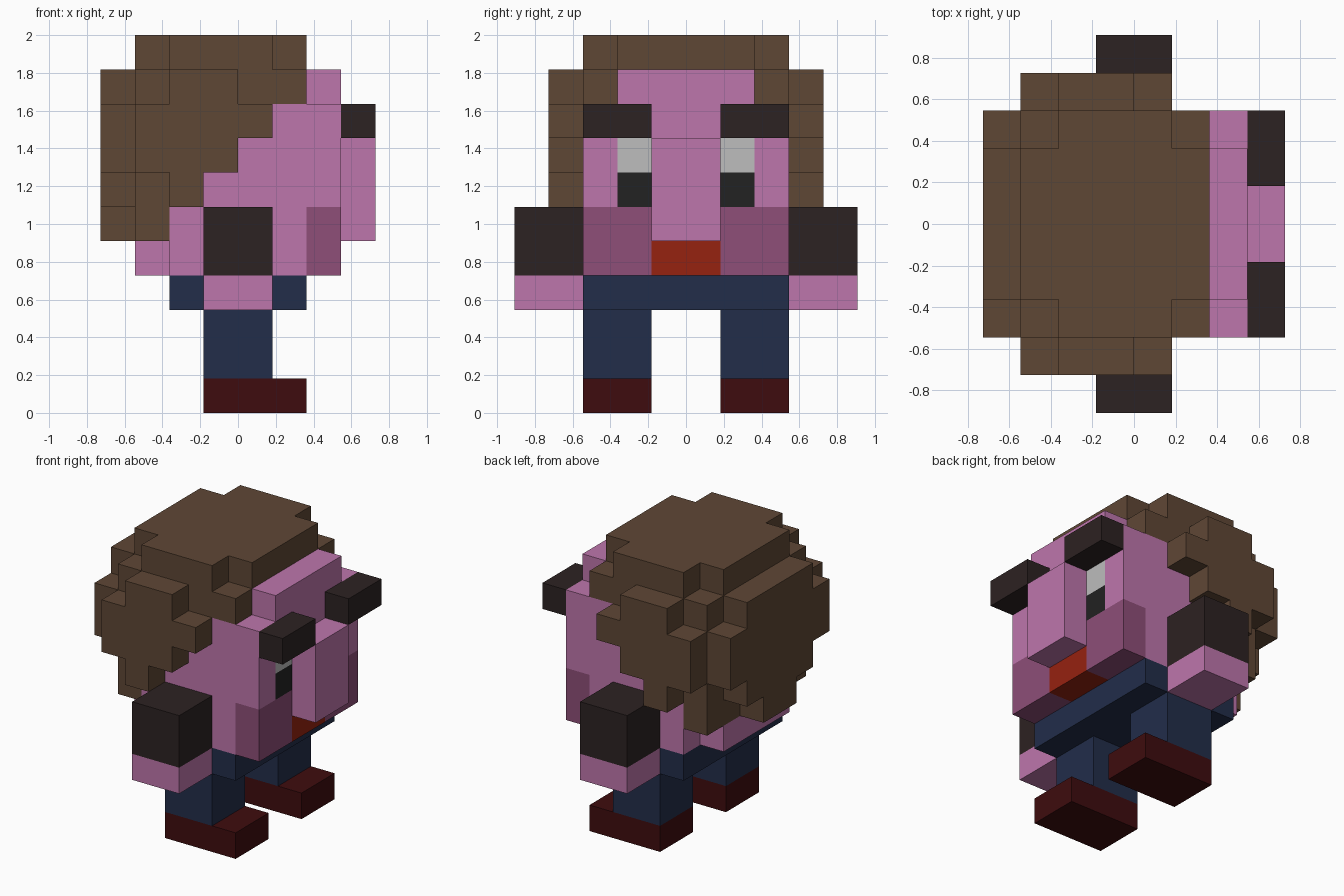
import bpy, bmesh
from mathutils import Vector

U = 2 / 11  # edge of one cube of the block grid

if "Cube" in bpy.data.objects:
    bpy.data.objects.remove(bpy.data.objects["Cube"])


def linear(c):
    c /= 255
    return c / 12.92 if c <= 0.04045 else ((c + 0.055) / 1.055) ** 2.4


def material(name, *rgb):
    col = (*[linear(c) for c in rgb], 1)
    m = bpy.data.materials.new(name)
    m.diffuse_color = col
    m.use_nodes = True
    node = next(n for n in m.node_tree.nodes if n.type == 'BSDF_PRINCIPLED')
    node.inputs["Base Color"].default_value = col
    return m


skin = material("pink skin", 190, 118, 172)
blush = material("mauve", 142, 78, 120)
brown = material("brown hair", 95, 71, 53)
dark = material("dark brown", 44, 34, 34)
navy = material("navy cloth", 34, 45, 74)
maroon = material("maroon shoe", 62, 12, 14)
red = material("red mouth", 150, 34, 16)
white = material("eye white", 189, 189, 189)
black = material("pupil black", 34, 34, 34)


def part(name, mat, *boxes):
    """Boxes are (x0, x1, y0, y1, z0, z1) in grid units.
    A box with y0 > 0 is mirrored; y0 = 0 means it spans -y1..y1."""
    bm = bmesh.new()
    for x0, x1, y0, y1, z0, z1 in boxes:
        spans = [(y0, y1), (-y1, -y0)] if y0 > 0 else [(-y1, y1)]
        for a, b in spans:
            lo, hi = Vector((x0, a, z0)) * U, Vector((x1, b, z1)) * U
            verts = bmesh.ops.create_cube(bm, size=1)["verts"]
            bmesh.ops.scale(bm, vec=hi - lo, verts=verts)
            bmesh.ops.translate(bm, vec=(lo + hi) / 2, verts=verts)
    mesh = bpy.data.meshes.new(name)
    bm.to_mesh(mesh)
    bm.free()
    mesh.materials.append(mat)
    obj = bpy.data.objects.new(name, mesh)
    bpy.context.scene.collection.objects.link(obj)
    return obj


# Lower body
part("shoes", maroon, (-1, 2, 1, 3, 0, 1))
part("legs", navy, (-1, 1, 1, 3, 1, 3))
part("hips", navy, (-2, 2, 0, 3, 3, 4))

# Arms
part("hands", skin, (-1, 1, 3, 5, 3, 4))
part("sleeves", dark, (-1, 1, 3, 5, 4, 6))

# Head core and nape
part("head", skin, (-2, 2, 0, 3, 4, 9), (-3, -2, 0, 2, 4, 5))

# Face layer, one block deep
part("face", skin,
     (2, 3, 0, 1, 5, 8),    # centre strip
     (2, 3, 2, 3, 6, 8),    # temples
     (2, 3, 0, 3, 8, 9),    # brow band
     (2, 3, 0, 2, 9, 10))   # forehead
part("cheeks", blush, (2, 3, 1, 3, 4, 6))
part("mouth", red, (2, 3, 0, 1, 4, 5))
part("pupils", black, (2, 3, 1, 2, 6, 7))
part("eye_whites", white, (2, 3, 1, 2, 7, 8))
part("nose", skin, (3, 4, 0, 1, 5, 8))
part("eyebrows", dark, (3, 4, 1, 3, 8, 9))

# Hair: stepped crown, side locks and back
part("hair_crown", brown,
     (-3, 2, 0, 3, 9, 10),
     (-3, 2, 0, 2, 10, 11),
     (-2, 1, 2, 3, 10, 11))
part("hair_sides", brown,
     (-3, -2, 3, 4, 7, 9),
     (-2, -1, 3, 4, 6, 10),
     (-1, 0, 3, 4, 7, 10),
     (0, 1, 3, 4, 8, 9))
part("hair_back", brown,
     (-3, -2, 0, 3, 5, 9),
     (-4, -3, 0, 1, 5, 10),
     (-4, -3, 1, 2, 6, 10),
     (-4, -3, 2, 3, 7, 9))
